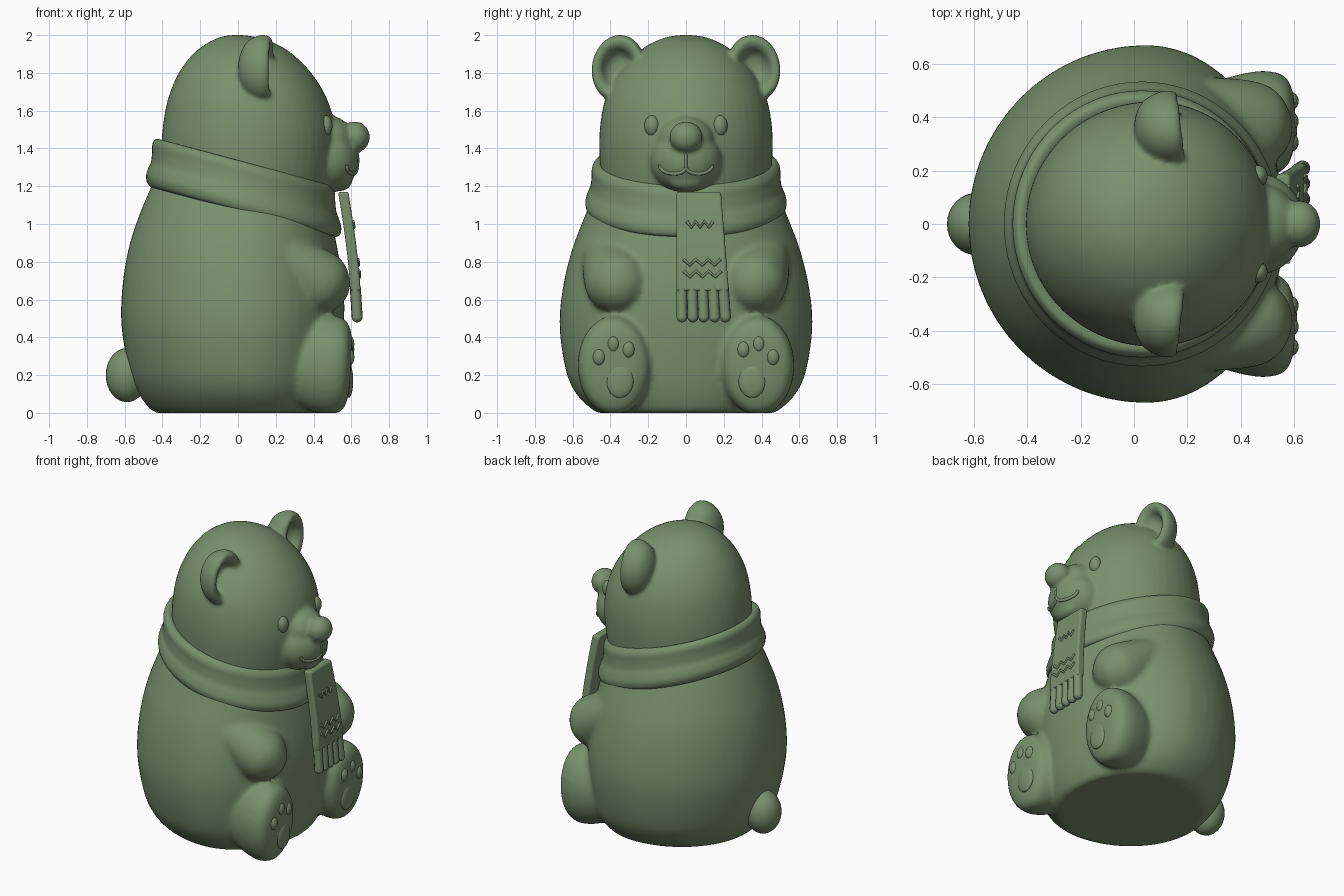
import bpy, bmesh, math
from mathutils import Matrix, Vector

if "Cube" in bpy.data.objects:
    bpy.data.objects.remove(bpy.data.objects["Cube"])

GREEN = bpy.data.materials.new("sage_green")
GREEN.diffuse_color = (.19, .28, .155, 1)
GREEN.use_nodes = True
GREEN.node_tree.nodes["Principled BSDF"].inputs["Base Color"].default_value = GREEN.diffuse_color


def finish(obj, angle=40):
    bpy.ops.object.select_all(action='DESELECT')
    obj.select_set(True)
    bpy.context.view_layer.objects.active = obj
    if not obj.data.materials:
        obj.data.materials.append(GREEN)
    bpy.ops.object.shade_smooth_by_angle(angle=math.radians(angle))
    return obj


def fuse(name, objs, voxel, rounds):
    # melt overlapping parts into one soft skin
    bpy.ops.object.select_all(action='DESELECT')
    for o in objs:
        o.select_set(True)
    bpy.context.view_layer.objects.active = objs[0]
    bpy.ops.object.join()
    obj = bpy.context.object
    obj.name = name
    rm = obj.modifiers.new("skin", 'REMESH')
    rm.mode, rm.voxel_size, rm.use_smooth_shade = 'VOXEL', voxel, True
    sm = obj.modifiers.new("soften", 'SMOOTH')
    sm.factor, sm.iterations = .5, rounds
    return obj


def spline(rows, sub=5):
    # smooth interpolation through rows of numbers
    out = []
    for i in range(len(rows) - 1):
        a, b, c, d = (rows[min(max(k, 0), len(rows) - 1)] for k in (i - 1, i, i + 1, i + 2))
        for s in range(sub):
            t = s / sub
            out.append([0.5 * (2*q + (r - p)*t + (2*p - 5*q + 4*r - s2)*t*t + (3*q - p - 3*r + s2)*t**3)
                        for p, q, r, s2 in zip(a, b, c, d)])
    return out + [list(rows[-1])]


def loft(name, rings, matrix=Matrix(), segs=56, floor=False):
    # rings: (height, centre x, back radius, front radius, side radius)
    bm = bmesh.new()
    loops = []
    for z, cx, *radii in spline(rings):
        back, front, side = (max(r, 0) for r in radii)
        loop = []
        for k in range(segs):
            c, s = math.cos(2 * math.pi * k / segs), math.sin(2 * math.pi * k / segs)
            loop.append(bm.verts.new((cx + (front if c > 0 else back) * c, side * s, z)))
        loops.append(loop)
    for a, b in zip(loops, loops[1:]):
        for k in range(segs):
            j = (k + 1) % segs
            bm.faces.new((a[k], a[j], b[j], b[k]))
    bmesh.ops.remove_doubles(bm, verts=bm.verts, dist=1e-5)
    bmesh.ops.holes_fill(bm, edges=bm.edges, sides=0)
    bm.transform(matrix)
    if floor:
        for v in bm.verts:
            v.co.z = max(v.co.z, 0)
    bmesh.ops.recalc_face_normals(bm, faces=bm.faces)
    mesh = bpy.data.meshes.new(name)
    bm.to_mesh(mesh)
    bm.free()
    obj = bpy.data.objects.new(name, mesh)
    bpy.context.collection.objects.link(obj)
    return finish(obj)


def lathe(name, profile, matrix=Matrix(), **kw):
    # profile: (radius, height)
    return loft(name, [(d, 0, r, r, r) for r, d in profile], matrix, **kw)


def ball(name, loc, radii, segs=32):
    bpy.ops.mesh.primitive_uv_sphere_add(segments=segs, ring_count=segs // 2, location=loc)
    obj = bpy.context.object
    obj.name = name
    obj.scale = radii
    return finish(obj)


def tube(name, pts, r):
    cu = bpy.data.curves.new(name, 'CURVE')
    cu.dimensions = '3D'
    cu.bevel_depth, cu.bevel_resolution, cu.use_fill_caps = r, 3, True
    sp = cu.splines.new('POLY')
    sp.points.add(len(pts) - 1)
    for p, co in zip(sp.points, pts):
        p.co = (*co, 1)
    obj = bpy.data.objects.new(name, cu)
    bpy.context.collection.objects.link(obj)
    bpy.ops.object.select_all(action='DESELECT')
    obj.select_set(True)
    bpy.context.view_layer.objects.active = obj
    bpy.ops.object.convert(target='MESH')
    return finish(bpy.context.object, 60)


def span(rows, lean):
    # (z, back x, front x, half width): widest point sits ahead of the middle by lean
    out = []
    for z, a, b, w in rows:
        c = (a + b) / 2 + lean * w
        out.append((z, c, c - a, b - c, w))
    return out


# Body and head
body = loft("body", span([(0, -.43, .46, .46), (.02, -.465, .48, .50), (.1, -.525, .51, .58), (.22, -.575, .535, .635),
                          (.45, -.616, .56, .669), (.65, -.614, .56, .654), (.85, -.584, .53, .608),
                          (1.02, -.533, .495, .545), (1.2, -.458, .445, .47), (1.3, -.40, .38, .41)], .11))
head = loft("head", span([(1.08, -.36, .44, .41), (1.2, -.39, .49, .445), (1.4, -.405, .518, .459),
                          (1.55, -.393, .506, .451), (1.68, -.365, .463, .421), (1.8, -.313, .388, .358),
                          (1.9, -.238, .288, .268), (1.96, -.158, .188, .178), (1.992, -.085, .085, .09),
                          (2.002, -.005, -.005, 0)], .03))

# Muzzle, nose, chin, tail
MC, MR = Vector((.46, 0, 1.335)), Vector((.178, .19, .175))
face = [head, ball("muzzle", MC, MR, 48), ball("muzzle_bridge", (.475, 0, 1.44), (.14, .15, .135)),
        ball("chin", (.545, 0, 1.235), (.06, .1, .06)), ball("nose", (.62, 0, 1.46), (.078, .088, .083))]
ball("tail", (-.588, 0, .2), (.112, .117, .143))


# Mouth lines lying on the muzzle
def on_muzzle(y, z):
    k = 1 - (y / MR.y) ** 2 - ((z - MC.z) / MR.z) ** 2
    return (MC.x - .003 + MR.x * math.sqrt(max(k, 0)), y, z)


tube("mouth_centre", [on_muzzle(0, 1.39 - .02 * i) for i in range(6)], .008)
for s in (-1, 1):
    arc = [on_muzzle(s * (.07 - .07 * math.cos(t)), 1.3 - .04 * math.sin(t) + .012 * t / math.pi)
           for t in [math.pi * i / 14 for i in range(15)]]
    tube("mouth_smile", arc, .01)

# Paired parts
foot_profile = [(.5, -.15), (.75, -.03), (.92, .08), (.99, .15), (1, .19), (.96, .235), (.85, .268), (.6, .288),
                (.3, .294), (0, .296)]
ear_profile = [(0, -.1), (.4, -.09), (.78, -.055), (.97, .0), (1, .04), (.94, .07), (.82, .078),
               (.62, .06), (.5, .025), (.3, .0), (0, -.005)]
arm_profile = [(0, -.2), (.06, -.14), (.105, -.02), (.145, .14), (.168, .28), (.158, .365), (.1, .442),
               (.045, .47), (0, .478)]
to_front = Matrix(((0, 0, 1), (0, 1, 0), (-1, 0, 0))).to_4x4()
limbs = [body]
for s in (-1, 1):
    ball("eye", (.465, s * .18, 1.52), (.035, .04, .055), 24)

    face.append(lathe("ear", ear_profile, Matrix.Translation((.1, s * .355, 1.825)) @ Matrix.Rotation(s * .12, 4, 'Z')
                      @ Matrix.Rotation(s * .15, 4, 'X') @ to_front @ Matrix.Diagonal((.177, .14, 1, 1))))

    start, end = Vector((.18, s * .44, .86)), Vector((.43, s * .365, .69))
    limbs.append(lathe("arm", arm_profile, Matrix.Translation(start)
                       @ (end - start).to_track_quat('Z', 'Y').to_matrix().to_4x4()))

    limbs.append(lathe("foot", foot_profile, Matrix.Translation((.305, s * .38, .262)) @ Matrix.Rotation(.06, 4, 'Y')
                       @ to_front @ Matrix.Diagonal((.264, .193, 1, 1)), floor=True))
    ball("sole_pad", (.586, s * .35, .17), (.024, .072, .09), 24)
    for y, z in ((.46, .295), (.385, .365), (.305, .335)):
        ball("toe_pad", (.59, s * y, z), (.026, .033, .044), 20)
fuse("body_and_limbs", limbs, .017, 6)
fuse("head_and_ears", face, .012, 6)

# Scarf ring, sloping down to the front
shear = Matrix(((.97, 0, 0, .03), (0, 1, 0, 0), (-.26, 0, 1, 1.197), (0, 0, 0, 1)))
lathe("scarf_ring", [(.40, .08), (.44, .125), (.475, .13), (.497, .1), (.5, .05), (.506, .0), (.522, -.04),
                     (.533, -.085), (.52, -.125), (.48, -.135), (.42, -.11), (.40, .08)], shear, segs=80)


# Hanging scarf end
def hang(u, v, d=0):
    # u across, v down, d out from the middle
    return Vector((.557 + .075 * v + .012 * math.sin(math.pi * v) + d, -.05 + u * (.235 + .055 * v), 1.17 - .69 * v))


bm = bmesh.new()
rows = [[bm.verts.new(hang(u, .76 * i / 8, d)) for u, d in ((0, -.027), (1, -.027), (1, .027), (0, .027))]
        for i in range(9)]
for a, b in zip(rows, rows[1:]):
    for k in range(4):
        bm.faces.new((a[k], a[(k + 1) % 4], b[(k + 1) % 4], b[k]))
bm.faces.new(rows[0])
bm.faces.new(rows[-1])
bmesh.ops.recalc_face_normals(bm, faces=bm.faces)
mesh = bpy.data.meshes.new("scarf_end")
bm.to_mesh(mesh)
bm.free()
panel = bpy.data.objects.new("scarf_end", mesh)
bpy.context.collection.objects.link(panel)
bevel = panel.modifiers.new("soft_edges", 'BEVEL')
bevel.width, bevel.segments = .012, 3
finish(panel)

# Fringe and raised zigzags
for i in range(5):
    u = .1 + .2 * i
    tube("fringe", [hang(u, .72), hang(u, .85), hang(u, .96)], .029)
    ball("fringe_tip", hang(u, .96), (.029, .029, .029), 16)
for v, u0, u1 in ((.25, .22, .78), (.54, .14, .88), (.63, .14, .88)):
    tube("zigzag", [hang(u0 + (u1 - u0) * i / 6, v + (.022 if i % 2 else -.022), .027) for i in range(7)], .009)
